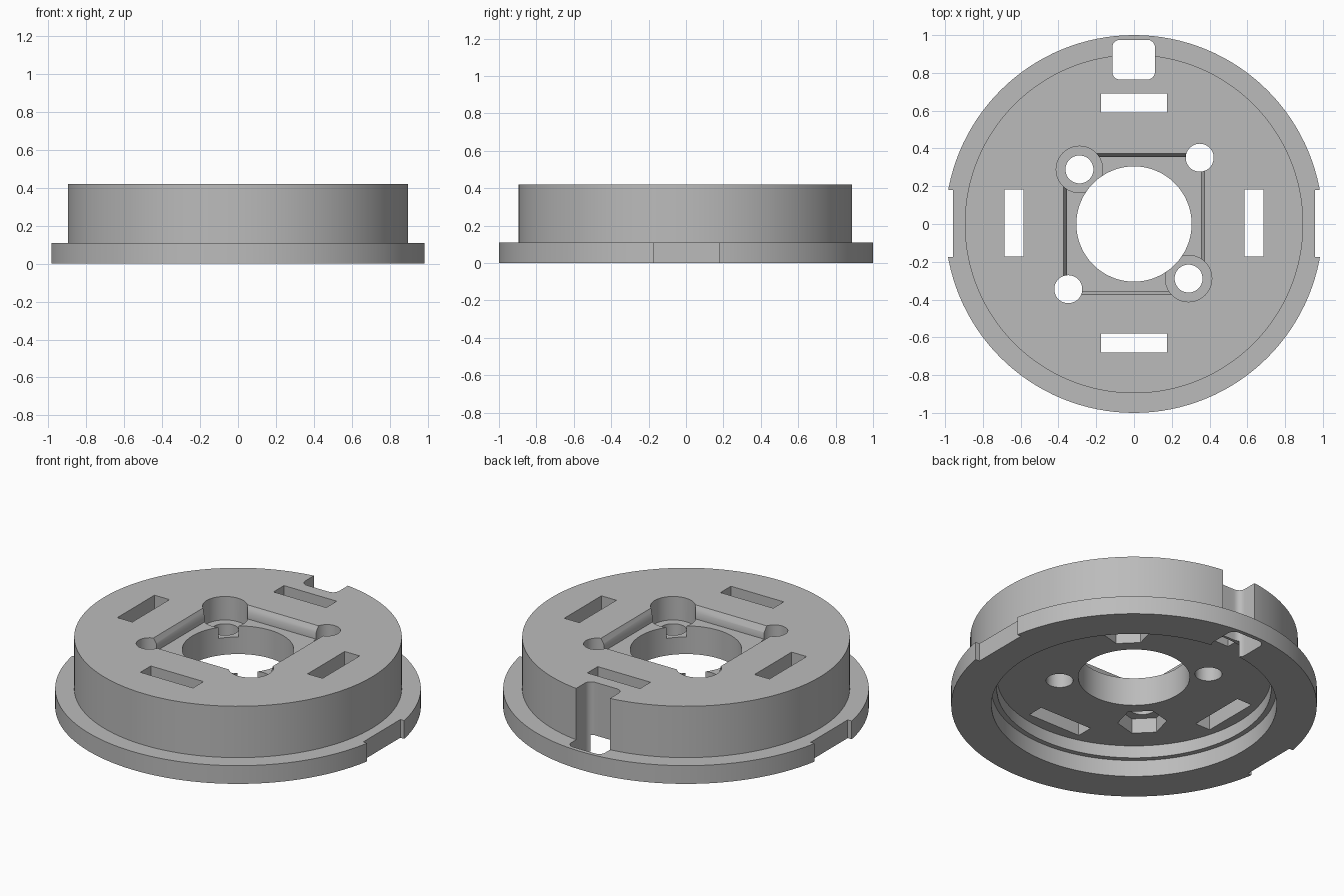
import bpy
import bmesh
from math import cos, sin, pi

cube = bpy.data.objects.get("Cube")
if cube:
    bpy.data.objects.remove(cube, do_unlink=True)

TOP = 0.42
grey = bpy.data.materials.new("plain grey")
grey.use_nodes = True
colour = (0.5, 0.5, 0.5, 1)
grey.diffuse_color = colour
grey.node_tree.nodes["Principled BSDF"].inputs["Base Color"].default_value = colour


def make_object(name, bm):
    bmesh.ops.recalc_face_normals(bm, faces=bm.faces)
    mesh = bpy.data.meshes.new(name)
    bm.to_mesh(mesh)
    bm.free()
    obj = bpy.data.objects.new(name, mesh)
    bpy.context.collection.objects.link(obj)
    return obj


def lathe(name, profile, steps=128):
    """Revolve a closed (radius, z) profile around z."""
    bm = bmesh.new()
    rings = []
    for i in range(steps):
        a = 2 * pi * i / steps
        rings.append([bm.verts.new((r * cos(a), r * sin(a), z)) for r, z in profile])
    n = len(profile)
    for i in range(steps):
        a, b = rings[i], rings[(i + 1) % steps]
        for j in range(n):
            k = (j + 1) % n
            bm.faces.new((a[j], b[j], b[k], a[k]))
    return make_object(name, bm)


def loft(name, layers):
    """Solid through stacked outlines: (list of xy points, z)."""
    bm = bmesh.new()
    rings = [[bm.verts.new((x, y, z)) for x, y in pts] for pts, z in layers]
    n = len(rings[0])
    for low, high in zip(rings, rings[1:]):
        for j in range(n):
            k = (j + 1) % n
            bm.faces.new((low[j], low[k], high[k], high[j]))
    bm.faces.new(rings[0][::-1])
    bm.faces.new(rings[-1])
    return make_object(name, bm)


def circle(x, y, r, n=48, turn=0.0):
    return [(x + r * cos(turn + 2 * pi * i / n), y + r * sin(turn + 2 * pi * i / n))
            for i in range(n)]


def rectangle(x, y, hx, hy):
    return [(x - hx, y - hy), (x + hx, y - hy), (x + hx, y + hy), (x - hx, y + hy)]


def rounded(x, y, hx, hy, r, n=6):
    pts = []
    for q, (sx, sy) in enumerate([(1, 1), (-1, 1), (-1, -1), (1, -1)]):
        for i in range(n + 1):
            a = (q + i / n) * pi / 2
            pts.append((x + sx * (hx - r) + r * cos(a), y + sy * (hy - r) + r * sin(a)))
    return pts


def prism(name, pts, low=-0.1, high=TOP + 0.1):
    return loft(name, [(pts, low), (pts, high)])


# Flanged disc with centre bore and stepped recess underneath
disc = lathe("flanged_disc", [
    (0.305, 0.175), (0.75, 0.175), (0.75, 0.1), (0.78, 0.1), (0.78, 0),
    (1, 0), (1, 0.11), (0.896, 0.11), (0.896, TOP), (0.305, TOP)])

# Square pocket with bevelled rim
wide, narrow = rectangle(0, 0, 0.372, 0.372), rectangle(0, 0, 0.354, 0.354)
cutters = [loft("square_pocket", [(narrow, 0.345), (narrow, 0.385), (wide, TOP), (wide, 0.5)])]

# Four slots and the two flats on the flange
for s in (-1, 1):
    cutters += [
        prism("slot_y", rectangle(0, 0.005 + s * 0.635, 0.176, 0.05)),
        prism("slot_x", rectangle(s * 0.635, 0.005, 0.05, 0.177)),
        prism("flange_flat", rectangle(s * 1.058, 0.003, 0.1, 0.177))]

# Rounded notch at the back
cutters.append(prism("back_notch", rounded(-0.002, 0.87, 0.113, 0.105, 0.04)))

# Screw holes: one diagonal counterbored on top, the other with nut pockets below
for s in (-1, 1):
    x, y = s * 0.289, -s * 0.289
    cutters += [
        prism("screw_hole", circle(x, y, 0.074)),
        prism("counterbore", circle(x, y, 0.123), 0.278)]
    c = s * 0.348
    cutters += [
        prism("bolt_hole", circle(c, c + 0.003, 0.074)),
        prism("nut_pocket", circle(c, c + 0.003, 0.135, 6, pi * 0.75), high=0.265)]

# Cut everything, then bake the result
for cutter in cutters:
    mod = disc.modifiers.new(cutter.name, "BOOLEAN")
    mod.operation = "DIFFERENCE"
    mod.solver = "EXACT"
    mod.object = cutter
    cutter.hide_render = True
bpy.context.view_layer.update()
baked = bpy.data.meshes.new_from_object(
    disc.evaluated_get(bpy.context.evaluated_depsgraph_get()))
disc.modifiers.clear()
disc.data = baked
for cutter in cutters:
    bpy.data.objects.remove(cutter, do_unlink=True)

disc.data.materials.clear()
disc.data.materials.append(grey)
for poly in disc.data.polygons:
    poly.material_index = 0
bpy.ops.object.select_all(action="DESELECT")
disc.select_set(True)
bpy.context.view_layer.objects.active = disc
bpy.ops.object.shade_smooth_by_angle(angle=pi / 6)
